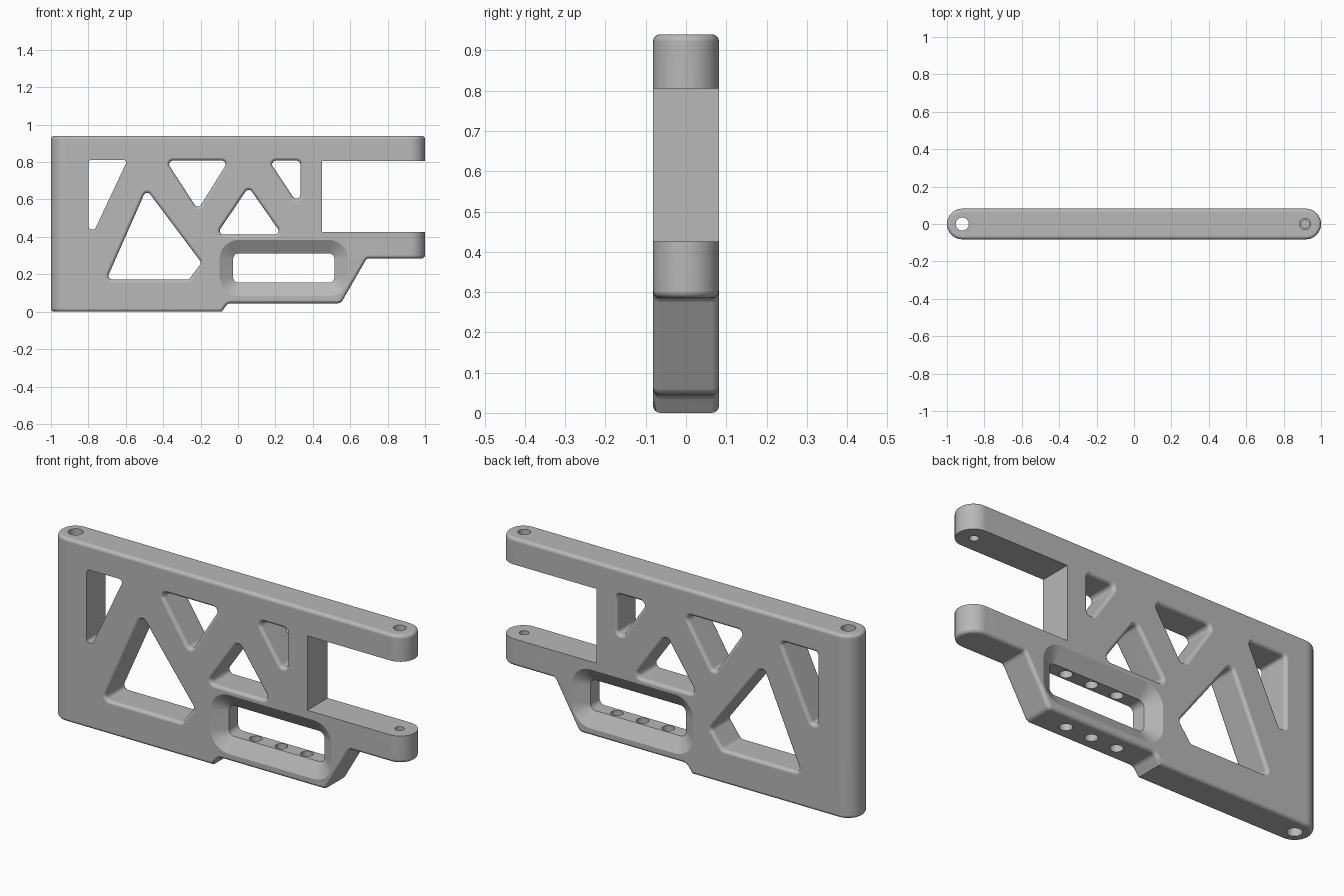
import bpy, bmesh
from math import sin, cos, pi
from mathutils import Vector

cube = bpy.data.objects.get("Cube")
if cube:
    bpy.data.objects.remove(cube, do_unlink=True)

H = 0.082          # half thickness of the plate
F = 0.018          # edge fillet
TOP = 0.94

grey = bpy.data.materials.new("grey plastic")
grey.use_nodes = True
grey.diffuse_color = (0.48, 0.48, 0.48, 1)
grey.node_tree.nodes["Principled BSDF"].inputs["Base Color"].default_value = grey.diffuse_color


def loft(name, rings):
    """Closed, outward-facing solid through rings of equal point count."""
    bm = bmesh.new()
    loops = [[bm.verts.new(p) for p in ring] for ring in rings]
    for a, b in zip(loops, loops[1:]):
        for i in range(len(a)):
            j = (i + 1) % len(a)
            bm.faces.new((a[i], a[j], b[j], b[i]))
    bm.faces.new(loops[0][::-1])
    bm.faces.new(loops[-1])
    bm.normal_update()
    if bm.calc_volume(signed=True) < 0:
        bmesh.ops.reverse_faces(bm, faces=bm.faces[:])
    mesh = bpy.data.meshes.new(name)
    bm.to_mesh(mesh)
    bm.free()
    mesh.materials.append(grey)
    obj = bpy.data.objects.new(name, mesh)
    bpy.context.scene.collection.objects.link(obj)
    return obj


def stadium(x0, x1, z, inset, n=20):
    """Round-ended outline lying flat at height z."""
    r = H - inset
    right = [(x1 - H + r * sin(pi * i / n), -r * cos(pi * i / n), z) for i in range(n + 1)]
    left = [(x0 + H - r * sin(pi * i / n), r * cos(pi * i / n), z) for i in range(n + 1)]
    return right + left


def bar(name, x0, x1, z0, z1):
    """Round-ended bar with filleted top and bottom rims."""
    steps = [(F * (1 - sin(t)), F * (1 - cos(t))) for t in (pi / 8 * i for i in range(5))]
    rings = [stadium(x0, x1, z0 + up, ins) for ins, up in steps]
    rings += [stadium(x0, x1, z1 - up, ins) for ins, up in reversed(steps)]
    return loft(name, rings)


def outline(points, y, radius, grow, n=6):
    """Polygon (x, z) grown outward with rounded corners, at depth y."""
    pts = [Vector(p) for p in points]
    area = sum(a.x * b.y - b.x * a.y for a, b in zip(pts, pts[1:] + pts[:1]))
    if area < 0:
        pts.reverse()
    ring = []
    for i, p in enumerate(pts):
        d0 = (p - pts[i - 1]).normalized()
        d1 = (pts[(i + 1) % len(pts)] - p).normalized()
        n0, n1 = Vector((d0.y, -d0.x)), Vector((d1.y, -d1.x))
        miter = (n0 + n1) / (1 + n0.dot(n1))
        turn = 1 if d0.x * d1.y - d0.y * d1.x > 0 else -1
        r = max(radius + turn * grow, 0.003)
        centre = p + miter * (grow - turn * r)
        angle = d0.angle(d1)
        for k in range(n + 1):
            a = angle * k / n
            q = centre + (n0 * (turn * cos(a)) + d0 * sin(a)) * r
            ring.append((q.x, y, q.y))
    return ring


def flared_cutter(name, points, radius, front=True):
    """Through cutter whose mouths flare out to leave filleted rims."""
    arc = [(H - F + F * sin(t), F * (1 - cos(t))) for t in (pi / 8 * i for i in range(5))]
    arc[-1] = (H + 0.0004, F)
    arc.append((H + 0.05, F))
    near = [(-y, g if front else 0) for y, g in reversed(arc)]
    return loft(name, [outline(points, y, radius, g) for y, g in near + arc])


def pin(name, x, r, z0, z1):
    """Vertical round cutter."""
    turns = [2 * pi * i / 24 for i in range(24)]
    return loft(name, [[(x + r * cos(t), r * sin(t), z) for t in turns] for z in (z0, z1)])


def combine(target, tool, operation="DIFFERENCE"):
    """Apply a boolean and discard the tool."""
    mod = target.modifiers.new(tool.name, "BOOLEAN")
    mod.operation, mod.solver, mod.object = operation, "EXACT", tool
    bpy.context.view_layer.update()
    bpy.context.view_layer.objects.active = target
    bpy.ops.object.modifier_apply(modifier=mod.name)
    bpy.data.objects.remove(tool, do_unlink=True)


def box(x0, x1, z0, z1):
    return [(x0, z0), (x1, z0), (x1, z1), (x0, z1)]


# Main plate, with the stepped underside removed
plate = bar("truss_plate", -1, 1, 0, TOP)
underside = [(-0.14, -0.07), (-0.054, 0.045), (0.55, 0.045), (0.69, 0.288),
             (0.74, 0.288), (0.74, 0.5), (1.2, 0.5), (1.2, -0.07)]
combine(plate, flared_cutter("underside_cut", underside, 0.03))

# Lower arm, then the square opening between the two arms
combine(plate, bar("lower_arm", 0.4, 1, 0.285, 0.55), "UNION")
notch = box(0.45, 1.2, 0.425, 0.805)
combine(plate, loft("notch_cut", [[(x, y, z) for x, z in notch] for y in (-0.2, 0.2)]))

# Triangular truss windows
windows = [
    [(-0.385, 0.808), (-0.05, 0.808), (-0.214, 0.545)],
    [(-0.703, 0.172), (-0.262, 0.172), (-0.195, 0.262), (-0.49, 0.655)],
    [(-0.115, 0.412), (0.235, 0.412), (0.057, 0.667)],
    [(0.165, 0.808), (0.333, 0.808), (0.333, 0.605), (0.3, 0.605)],
]
for points in windows:
    combine(plate, flared_cutter("window_cut", points, 0.02))
end_window = [(-0.798, 0.812), (-0.59, 0.812), (-0.765, 0.44), (-0.798, 0.44)]
combine(plate, flared_cutter("end_window_cut", end_window, 0.015, front=False))

# Slot with tapered mouths on both sides
slot = box(-0.026, 0.515, 0.155, 0.312)
taper = [(-0.1, 0.1008), (-0.037, 0), (0.037, 0), (0.1, 0.1008)]
combine(plate, loft("slot_cut", [outline(slot, y, 0.03, g, 8) for y, g in taper]))

# Screw holes through the slot floor and into its ceiling
for x in (0.1, 0.245, 0.39):
    combine(plate, pin("screw_cut", x, 0.03, -0.1, 0.37))

# Hinge pin holes
combine(plate, pin("rear_pin_cut", -0.918, 0.035, -0.1, 1.1))
combine(plate, pin("front_pin_cut", 0.915, 0.022, 0.34, 1.1))
combine(plate, pin("front_pin_seat_cut", 0.915, 0.03, 0.87, 1.1))

# Smooth fillets, crisp flats
bpy.ops.object.select_all(action="DESELECT")
plate.select_set(True)
bpy.context.view_layer.objects.active = plate
bpy.ops.object.shade_smooth_by_angle(angle=pi / 6)
weighted = plate.modifiers.new("weighted_normals", "WEIGHTED_NORMAL")
weighted.keep_sharp = True
